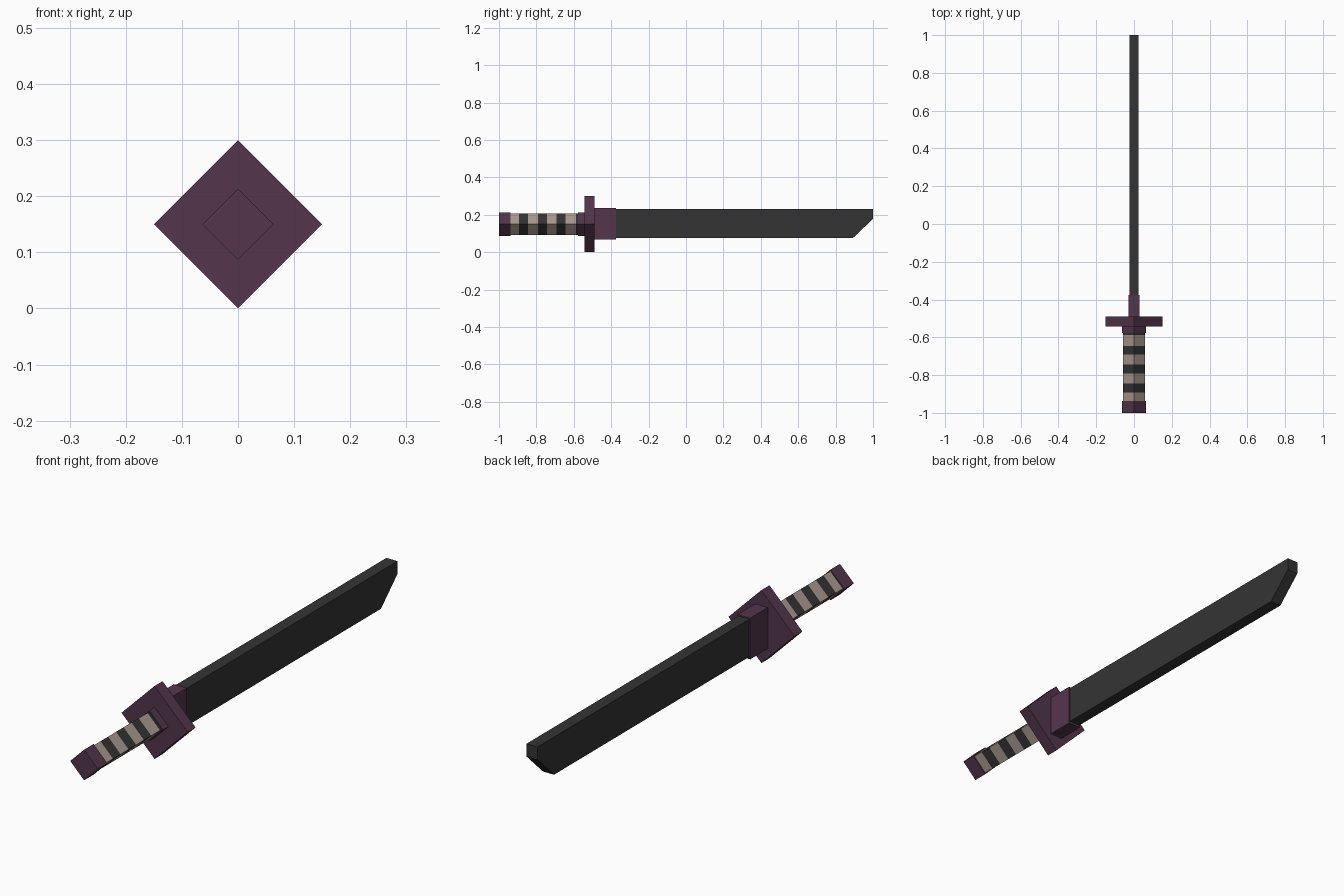
import bpy

if "Cube" in bpy.data.objects:
    bpy.data.objects.remove(bpy.data.objects["Cube"])

CZ = 0.15  # height of the sword's long axis


def material(name, color):
    m = bpy.data.materials.new(name)
    m.diffuse_color = (*color, 1)
    m.use_nodes = True
    m.node_tree.nodes["Principled BSDF"].inputs["Base Color"].default_value = m.diffuse_color
    return m


PURPLE = material("plum_metal", (0.088, 0.036, 0.071))
DARK = material("charcoal", (0.034, 0.034, 0.034))
BEIGE = material("beige_wrap", (0.40, 0.32, 0.28))


def loft(name, rings, mats):
    """Skin a list of equal-sized point rings and cap both ends."""
    n = len(rings[0])
    verts = [p for ring in rings for p in ring]
    faces = [tuple(range(n))]
    for r in range(len(rings) - 1):
        for i in range(n):
            j = (i + 1) % n
            faces.append((r * n + i, (r + 1) * n + i, (r + 1) * n + j, r * n + j))
    faces.append(tuple(reversed(range((len(rings) - 1) * n, len(rings) * n))))
    mesh = bpy.data.meshes.new(name)
    mesh.from_pydata(verts, [], faces)
    for m in mats:
        mesh.materials.append(m)
    obj = bpy.data.objects.new(name, mesh)
    bpy.context.collection.objects.link(obj)
    return obj


def diamond(r, y):
    return [(r, y, CZ), (0, y, CZ + r), (-r, y, CZ), (0, y, CZ - r)][::-1]


def slab(name, profile, half_width, mat):
    """Extrude a side profile of (y, z) points across x."""
    return loft(name, [[(x, y, z) for y, z in profile]
                       for x in (half_width, -half_width)], [mat])


# Diamond-section fittings
for name, r, y0, y1 in (("pommel", 0.063, -1.0, -0.938),
                        ("collar", 0.063, -0.577, -0.542),
                        ("guard", 0.15, -0.542, -0.49)):
    loft(name, [diamond(r, y0), diamond(r, y1)], [PURPLE])

# Grip with alternating wrapped bands
bands = [-0.938, -0.893, -0.844, -0.792, -0.743, -0.692, -0.645, -0.588, -0.577]
grip = loft("grip", [diamond(0.057, y) for y in bands], [BEIGE, DARK])
for face in grip.data.polygons:
    band = sum(face.center.y > y for y in bands) - 1
    face.material_index = max(band, 0) % 2

# Blade sleeve and blade with slanted tip
slab("blade_sleeve", [(-0.49, 0.067), (-0.375, 0.067), (-0.375, 0.236), (-0.49, 0.236)],
     0.029, PURPLE)
slab("blade", [(-0.49, 0.076), (0.893, 0.076), (1.0, 0.178), (1.0, 0.231), (-0.49, 0.231)],
     0.025, DARK)

# Make every surface face outward
import bmesh
for obj in bpy.context.collection.objects:
    bm = bmesh.new()
    bm.from_mesh(obj.data)
    bmesh.ops.recalc_face_normals(bm, faces=bm.faces)
    bm.to_mesh(obj.data)
    bm.free()
